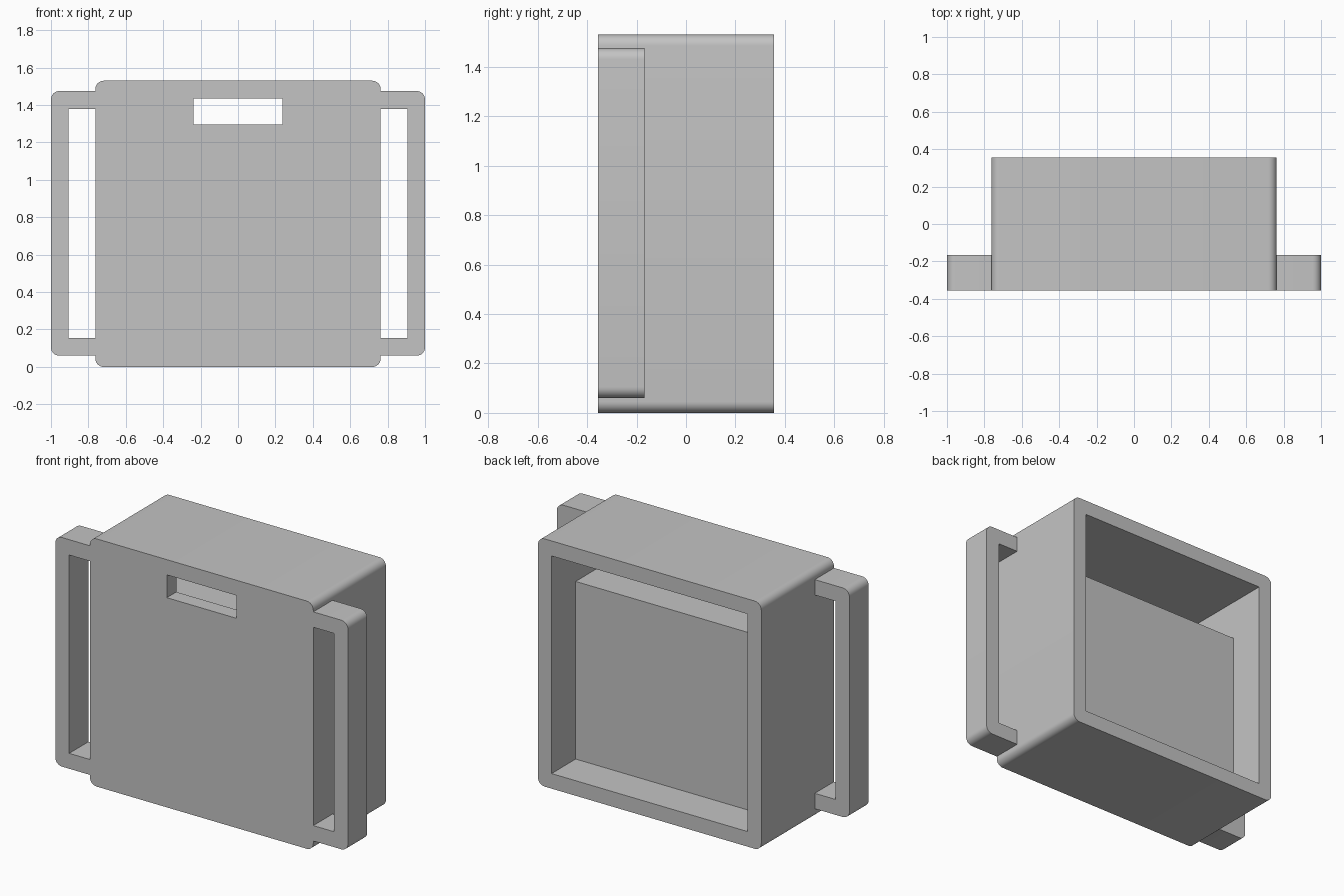
import bpy
import bmesh
from math import sin, cos, pi, radians
from mathutils import Vector

cube = bpy.data.objects.get("Cube")
if cube:
    bpy.data.objects.remove(cube, do_unlink=True)

grey = bpy.data.materials.new("plain grey")
grey.use_nodes = True
grey.diffuse_color = (0.55, 0.55, 0.55, 1)
grey.node_tree.nodes["Principled BSDF"].inputs["Base Color"].default_value = grey.diffuse_color

W, D, H = 0.763, 0.355, 1.53      # body half width, half depth, height
WALL = 0.093
R = 0.045                         # outer corner radius


def arc(cx, cz, start, steps=8):
    """Quarter circle, counter-clockwise from the start angle."""
    return [(cx + R * cos(start + pi / 2 * i / steps),
             cz + R * sin(start + pi / 2 * i / steps)) for i in range(steps + 1)]


def prism(name, profile, lo, hi, along="y"):
    """Extrude a closed outline along y (x, z points) or x (y, z points)."""
    bm = bmesh.new()
    place = (lambda a, b: (a, lo, b)) if along == "y" else (lambda a, b: (lo, a, b))
    face = bm.faces.new([bm.verts.new(place(a, b)) for a, b in profile])
    ext = bmesh.ops.extrude_face_region(bm, geom=[face])
    shift = Vector((0, hi - lo, 0)) if along == "y" else Vector((hi - lo, 0, 0))
    bmesh.ops.translate(bm, vec=shift,
                        verts=[g for g in ext["geom"] if isinstance(g, bmesh.types.BMVert)])
    bmesh.ops.recalc_face_normals(bm, faces=bm.faces)
    mesh = bpy.data.meshes.new(name)
    bm.to_mesh(mesh)
    bm.free()
    mesh.materials.append(grey)
    obj = bpy.data.objects.new(name, mesh)
    bpy.context.collection.objects.link(obj)
    return obj


def select(obj):
    bpy.ops.object.select_all(action="DESELECT")
    obj.select_set(True)
    bpy.context.view_layer.objects.active = obj


def cut(obj, cutter):
    cutter.hide_render = True
    mod = obj.modifiers.new("cut", "BOOLEAN")
    mod.operation, mod.solver, mod.object = "DIFFERENCE", "EXACT", cutter
    select(obj)
    bpy.ops.object.modifier_apply(modifier=mod.name)
    bpy.data.objects.remove(cutter, do_unlink=True)


# Rounded box body
body = prism("case_body",
             arc(W - R, H - R, 0) + arc(R - W, H - R, pi / 2)
             + arc(R - W, R, pi) + arc(W - R, R, 1.5 * pi), -D, D)

# Recess open at the back, deeper above the inner ledge
top, ledge, panel = H - WALL, 1.19, 0.12
recess = [(D + 0.1, WALL), (D + 0.1, top), (WALL - D, top),
          (WALL - D, ledge), (panel, ledge), (panel, WALL)]
cut(body, prism("recess_cutter", recess, WALL - W, W - WALL, "x"))

# Slot through the front wall
slot = [(-0.238, 1.295), (0.238, 1.295), (0.238, top - 0.001), (-0.238, top - 0.001)]
cut(body, prism("slot_cutter", slot, -D - 0.1, -0.2))

# Strap loops on both sides, rounded on the outer corners
parts = [body]
z0, z1, bar, root = 0.06, 1.475, 0.095, W - 0.02
outline = ([(root, z0)] + arc(1 - R, z0 + R, 1.5 * pi) + arc(1 - R, z1 - R, 0)
           + [(root, z1), (root, z1 - bar), (1 - bar, z1 - bar),
              (1 - bar, z0 + bar), (root, z0 + bar)])
for side, sign in (("left", 1), ("right", -1)):
    parts.append(prism(side + "_strap_loop", [(sign * x, z) for x, z in outline], -D, -0.167))

for part in parts:
    select(part)
    bpy.ops.object.shade_smooth_by_angle(angle=radians(30))
